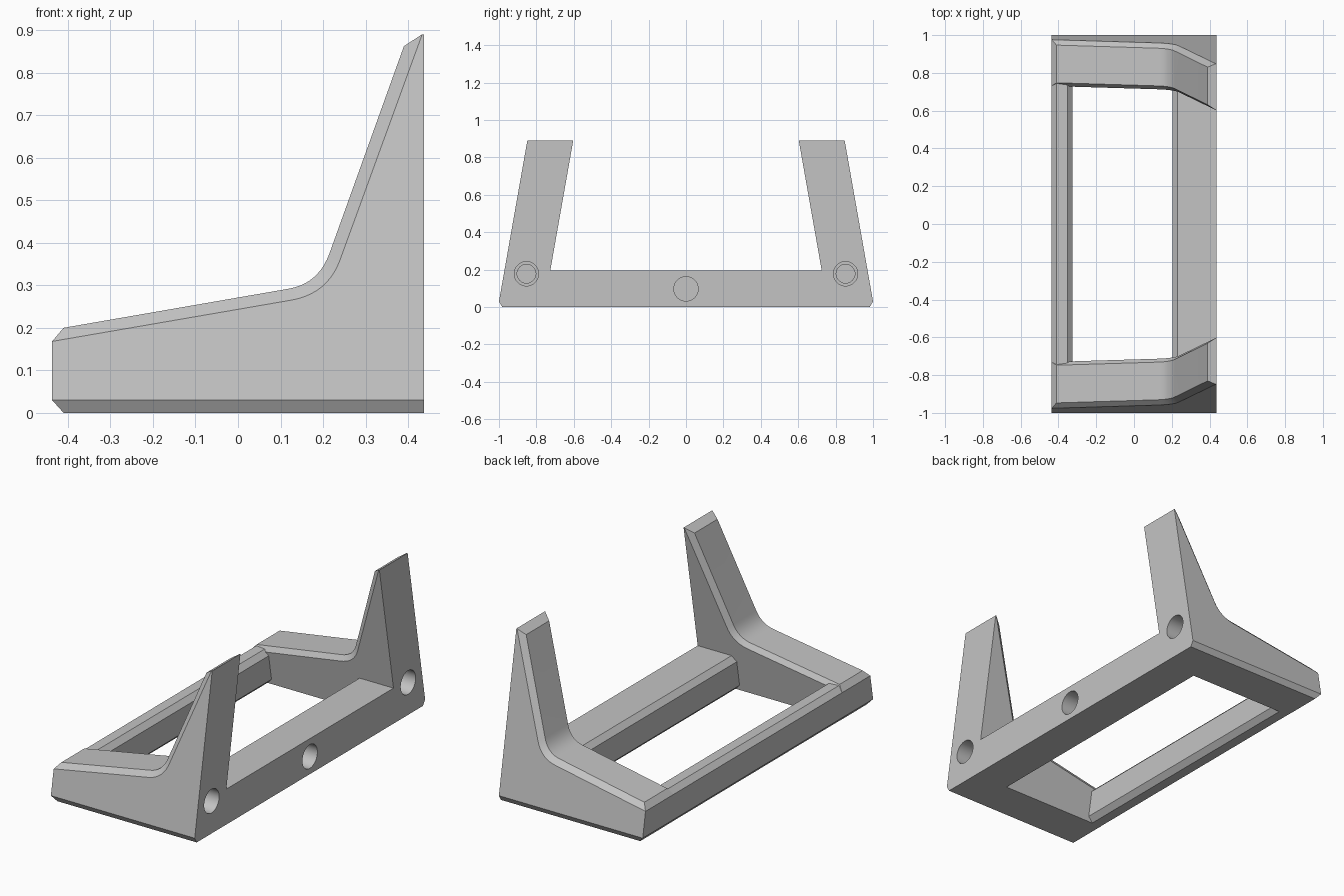
import bpy, bmesh, math
from mathutils import Matrix

cube = bpy.data.objects.get("Cube")
if cube:
    bpy.data.objects.remove(cube, do_unlink=True)

grey = bpy.data.materials.new("plain grey")
grey.use_nodes = True
colour = (0.55, 0.55, 0.55, 1)
grey.diffuse_color = colour
grey.node_tree.nodes["Principled BSDF"].inputs["Base Color"].default_value = colour

LEAN = math.tan(math.radians(10))
INNER, OUTER = 0.76, 1.0053      # cheek faces at ground level
INSET = 0.023                    # width of the edge chamfer
BACK, FRONT = 0.437, -0.437


def finish(bm, name):
    bmesh.ops.remove_doubles(bm, verts=bm.verts, dist=1e-5)
    bmesh.ops.recalc_face_normals(bm, faces=bm.faces)
    mesh = bpy.data.meshes.new(name)
    bm.to_mesh(mesh)
    bm.free()
    ob = bpy.data.objects.new(name, mesh)
    bpy.context.collection.objects.link(ob)
    mesh.materials.append(grey)
    return ob


def activate(ob):
    bpy.ops.object.select_all(action='DESELECT')
    ob.select_set(True)
    bpy.context.view_layer.objects.active = ob


def loft(name, loops):
    """Bridge matching closed loops of points and cap both ends."""
    bm = bmesh.new()
    rings = [[bm.verts.new(p) for p in loop] for loop in loops]
    n = len(rings[0])
    for a, b in zip(rings, rings[1:]):
        for i in range(n):
            j = (i + 1) % n
            bm.faces.new((a[i], a[j], b[j], b[i]))
    bm.faces.new(rings[0])
    bm.faces.new(rings[-1][::-1])
    bmesh.ops.dissolve_degenerate(bm, dist=1e-5, edges=bm.edges)
    return finish(bm, name)


def bend(a, corner, b, steps=10):
    """Rounded corner between two straight runs."""
    pts = []
    for i in range(steps + 1):
        t = i / steps
        pts.append(tuple((1 - t) ** 2 * p + 2 * t * (1 - t) * c + t * t * q
                         for p, c, q in zip(a, corner, b)))
    return pts


def drill(ob, y, z, radius, depth):
    """Blind round hole in the back face."""
    bm = bmesh.new()
    bmesh.ops.create_cone(bm, cap_ends=True, segments=40, radius1=radius, radius2=radius,
                          depth=depth * 2,
                          matrix=Matrix.Translation((BACK, y, z)) @ Matrix.Rotation(math.pi / 2, 4, 'Y'))
    cutter = finish(bm, "hole_cutter")
    cutter.hide_render = True
    mod = ob.modifiers.new("hole", 'BOOLEAN')
    mod.operation, mod.solver, mod.object = 'DIFFERENCE', 'EXACT', cutter
    activate(ob)
    bpy.ops.object.modifier_apply(modifier=mod.name)
    bpy.data.objects.remove(cutter, do_unlink=True)


# Cheek outline: lower edge of the chamfer, and the raised ridge
toe, tip = (FRONT, 0.168), (0.433, 0.89)
low_edge = [toe, toe] + bend((0.125, 0.265), (0.211, 0.28), (0.24, 0.36)) + [tip, tip]
ridge = [toe, (-0.41, 0.2)] + bend((0.12, 0.292), (0.189, 0.304), (0.215, 0.375)) + [(0.39, 0.862), tip]
foot = [(BACK, 0.89), (BACK, 0), (-0.41, 0), (FRONT, 0.03)]
raised_foot = [(BACK, 0.89), (BACK, 0.03), (FRONT, 0.03), (FRONT, 0.03)]


def section(profile, base, side, end_inset):
    """Place a profile on a leaning plane; the end points stay at full width."""
    last = len(ridge) - 1
    pts = []
    for i, (x, z) in enumerate(profile):
        full = i in (0, last) or (i > last and z > 0.5)
        y = base + (0 if full else end_inset) - LEAN * z
        pts.append((x, side * y, z))
    return pts


# Leaning cheeks with two-step holes
for side, label in ((1, "left"), (-1, "right")):
    cheek = loft(label + "_cheek", [
        section(low_edge + foot, INNER, side, 0),
        section(ridge + foot[:1] + foot[1:], INNER, side, INSET),
        section(ridge + foot, OUTER, side, -INSET),
        section(low_edge + raised_foot, OUTER, side, 0)])
    # flat bottom inner edge
    for v in cheek.data.vertices:
        if v.co.z < 0.031 and abs(v.co.y) < 0.8:
            v.co.y = side * (INNER - LEAN * v.co.z)
    bm = bmesh.new()
    bm.from_mesh(cheek.data)
    bmesh.ops.remove_doubles(bm, verts=bm.verts, dist=1e-5)
    bmesh.ops.dissolve_degenerate(bm, dist=1e-5, edges=bm.edges)
    bmesh.ops.recalc_face_normals(bm, faces=bm.faces)
    bm.to_mesh(cheek.data)
    bm.free()
    drill(cheek, side * 0.853, 0.178, 0.065, 0.12)
    drill(cheek, side * 0.853, 0.178, 0.05, 0.2)
    activate(cheek)
    bpy.ops.object.shade_smooth_by_angle(angle=math.radians(20))


# Cross rails with chamfered edges
def rail(name, profile, overlap):
    return loft(name, [[(x, s * (INNER + overlap - LEAN * z), z) for x, z in profile]
                       for s in (-1, 1)])


C, TOP = 0.028, 0.195
front_in, back_in = -0.325, 0.203
rail("front_rail", [(FRONT, 0.03), (FRONT, 0.168), (FRONT + C, TOP), (front_in - C, TOP),
                    (front_in, TOP - C), (front_in, C), (front_in - C, 0), (FRONT + C, 0)], 0.03)
back_rail = rail("back_rail", [(back_in, C), (back_in, TOP - C), (back_in + C, TOP),
                               (BACK, TOP), (BACK, 0), (back_in + C, 0)], 0)
drill(back_rail, 0, 0.097, 0.065, 0.12)
activate(back_rail)
bpy.ops.object.shade_smooth_by_angle(angle=math.radians(20))
